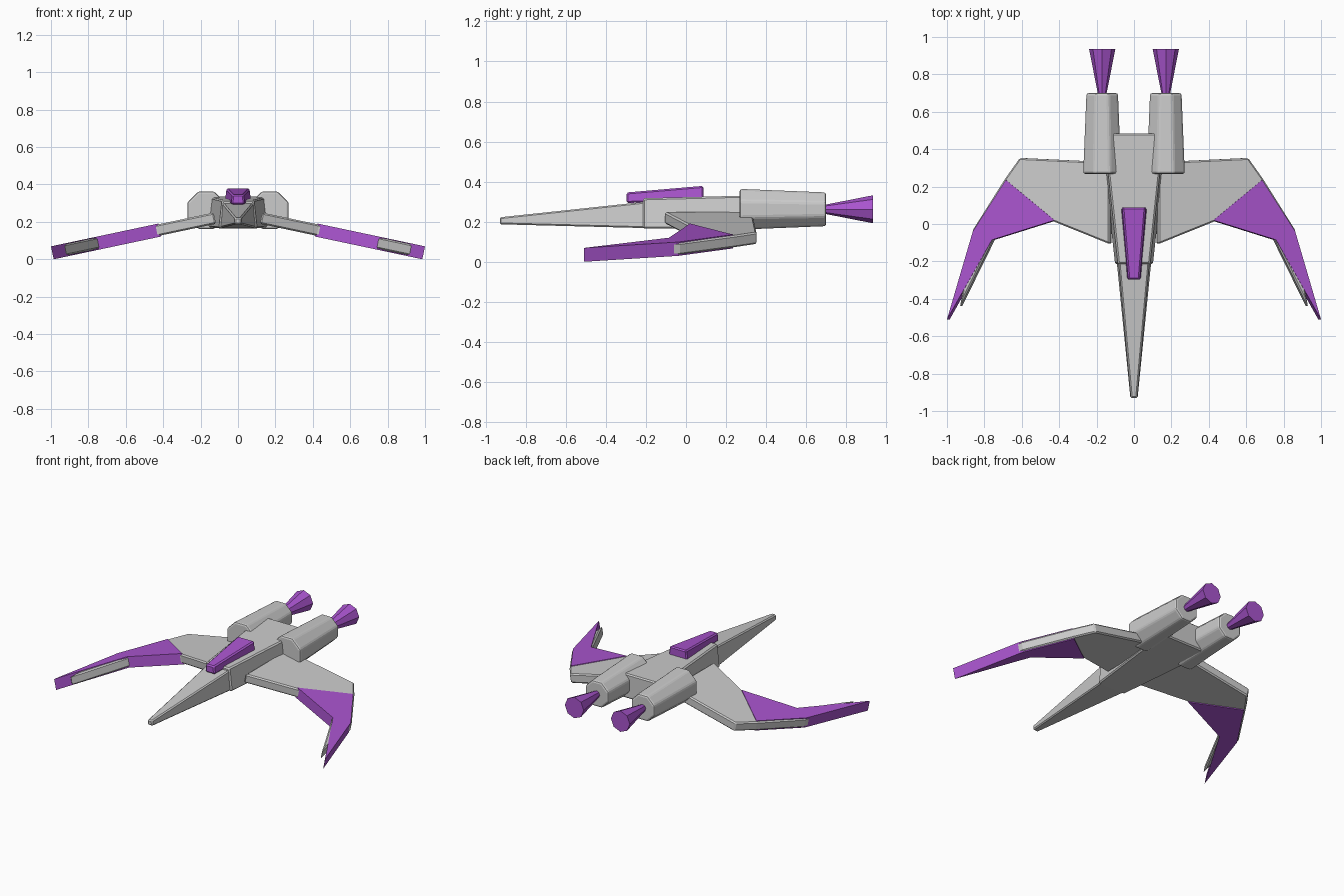
import bpy, bmesh, math
from mathutils import Vector

cube = bpy.data.objects.get("Cube")
if cube:
    bpy.data.objects.remove(cube)


def material(name, rgb):
    mat = bpy.data.materials.new(name)
    mat.use_nodes = True
    mat.diffuse_color = (*rgb, 1)
    mat.node_tree.nodes["Principled BSDF"].inputs["Base Color"].default_value = (*rgb, 1)
    return mat


GREY = material("hull grey", (0.6, 0.6, 0.6))
PURPLE = material("trim purple", (0.4, 0.09, 0.62))


def loft(name, first, second, mat, bevel=0.0, segments=1):
    """Join two matching outlines with side faces and caps."""
    bm = bmesh.new()
    a = [bm.verts.new(p) for p in first]
    b = [bm.verts.new(p) for p in second]
    n = len(a)
    for i in range(n):
        j = (i + 1) % n
        bm.faces.new((a[i], a[j], b[j], b[i]))
    bm.faces.new(a)
    bm.faces.new(b)
    bmesh.ops.recalc_face_normals(bm, faces=bm.faces)
    mesh = bpy.data.meshes.new(name)
    bm.to_mesh(mesh)
    bm.free()
    mesh.materials.append(mat)
    obj = bpy.data.objects.new(name, mesh)
    bpy.context.collection.objects.link(obj)
    if bevel:
        mod = obj.modifiers.new("edge bevel", "BEVEL")
        mod.width = bevel
        mod.segments = segments
        mod.limit_method = "ANGLE"
        mod.angle_limit = math.radians(25)
    return obj


def section(y, top, bottom, low, high):
    """Trapezoid cross-section given by its half widths and heights."""
    return [(-bottom, y, low), (bottom, y, low), (top, y, high), (-top, y, high)]


def ring(x, y, z, radius, sides, turn):
    return [(x + radius * math.cos(turn + math.tau * i / sides), y,
             z + radius * math.sin(turn + math.tau * i / sides)) for i in range(sides)]


def wing_slab(name, outline, side, drop, thickness, mat, bevel):
    """Extrude a plan outline that lies on the drooping wing plane."""
    slope = 0.212
    down = Vector((-slope * side, 0, -1)).normalized() * thickness
    top = [Vector((x * side, y, 0.281 - drop - slope * x)) for x, y in outline]
    return loft(name, top, [p + down for p in top], mat, bevel)


# Fuselage
loft("nose", section(-0.93, 0.016, 0.02, 0.187, 0.222),
     section(-0.2, 0.082, 0.093, 0.168, 0.3), GREY, 0.007)
loft("body", section(-0.215, 0.085, 0.102, 0.165, 0.317),
     section(0.485, 0.16, 0.18, 0.172, 0.335), GREY, 0.008)
loft("canopy", section(-0.297, 0.03, 0.036, 0.293, 0.346),
     section(0.087, 0.062, 0.07, 0.31, 0.379), PURPLE, 0.008)

# Plan outlines of the wing and its swept tip
WING = [(0.13, -0.108), (0.44, 0.017), (0.75, -0.075), (0.932, -0.445),
        (0.862, -0.03), (0.692, 0.24), (0.612, 0.353), (0.13, 0.33)]
TIP = [(0.425, 0.02), (0.76, -0.085), (1.0, -0.51), (0.862, -0.04), (0.685, 0.235)]

for label, side in (("left", 1), ("right", -1)):
    wing_slab(label + "_wing", WING, side, 0.004, 0.061, GREY, 0.008)
    wing_slab(label + "_wing_tip", TIP, side, 0, 0.0705, PURPLE, 0)

    # Tapered octagonal engine and its flared exhaust
    x, z = 0.17 * side, 0.262
    eighth = math.tau / 8
    loft(label + "_engine", ring(x, 0.268, z, 0.11, 8, eighth / 2),
         ring(x, 0.7, z, 0.091, 8, eighth / 2), GREY, 0.012, 2)
    loft(label + "_exhaust", ring(x, 0.68, z, 0.02, 8, 0),
         ring(x, 0.935, z, 0.07, 8, 0), PURPLE)
